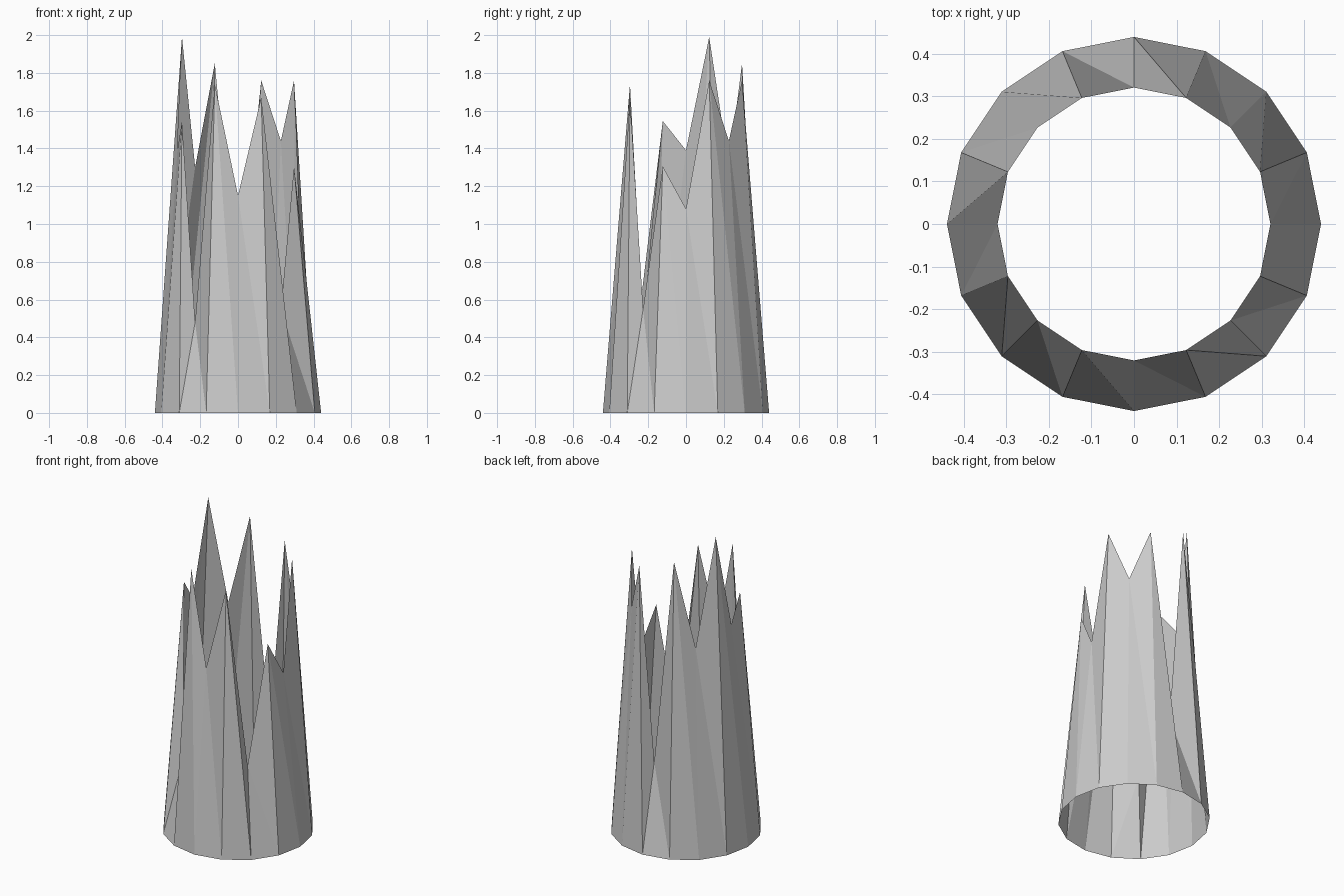
import bpy, bmesh
from math import cos, sin, tau

if "Cube" in bpy.data.objects:
    bpy.data.objects.remove(bpy.data.objects["Cube"])

SIDES = 16
BASE_R, TOP_R = 0.44, 0.321
# rim heights counter-clockwise from +x: valley, peak, valley, peak ...
RIM = [1.08, 1.76, 1.44, 1.76, 0.55, 1.85, 1.30, 1.99,
       1.39, 1.545, 0.48, 1.74, 1.15, 1.67, 0.55, 1.305]


def ring_point(radius, i, z):
    a = tau * i / SIDES
    return (radius * cos(a), radius * sin(a), z)


# Tapered open tube with a jagged rim
bm = bmesh.new()
base = [bm.verts.new(ring_point(BASE_R, i, 0)) for i in range(SIDES)]
rim = [bm.verts.new(ring_point(TOP_R, i, z)) for i, z in enumerate(RIM)]
for i in range(SIDES):
    j = (i + 1) % SIDES
    bm.faces.new((base[i], base[j], rim[i]))
    bm.faces.new((base[j], rim[j], rim[i]))

mesh = bpy.data.meshes.new("jagged_tube")
bm.to_mesh(mesh)
bm.free()
tube = bpy.data.objects.new("jagged_tube", mesh)
bpy.context.collection.objects.link(tube)
